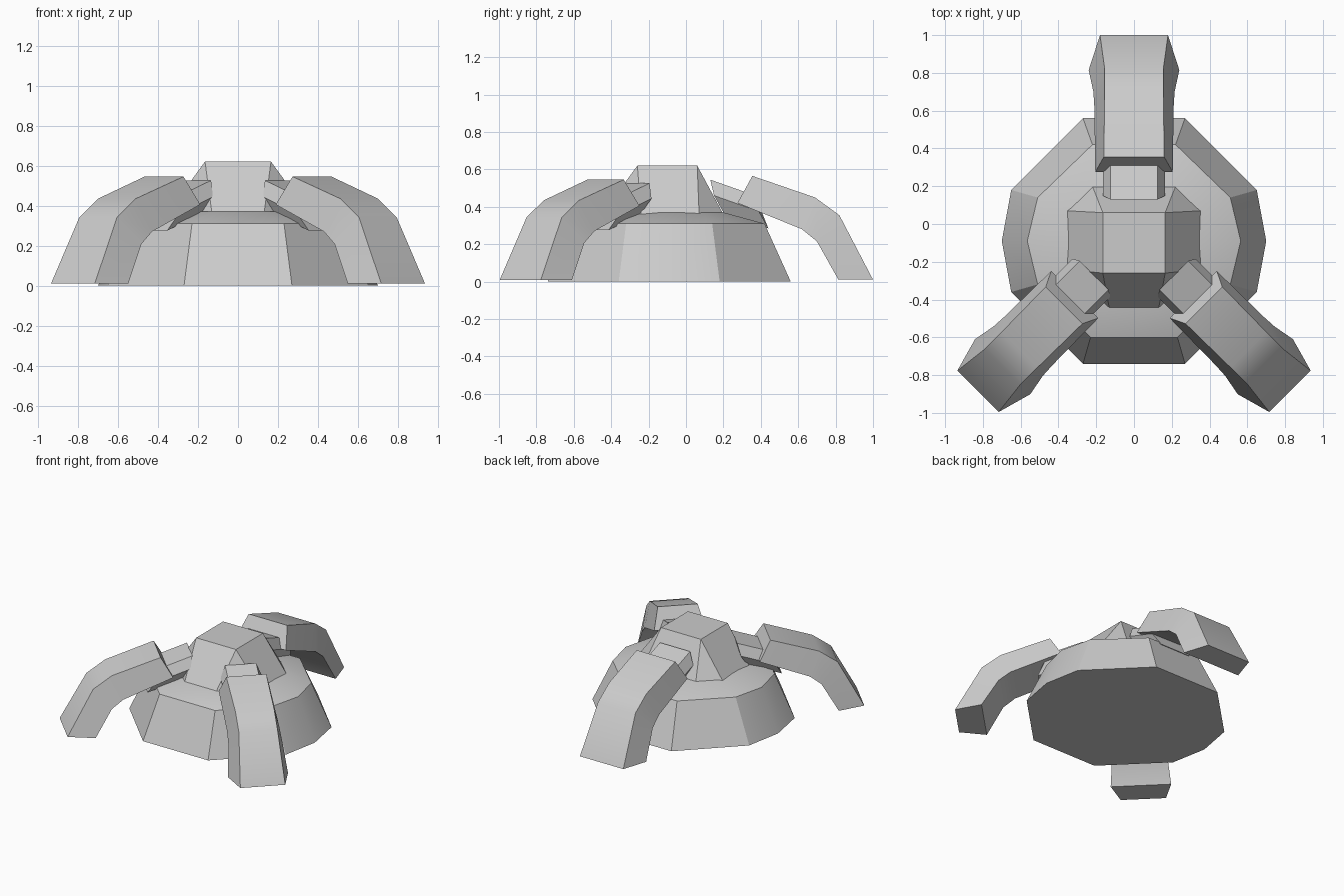
import bpy, bmesh, math
from mathutils import Matrix, Vector

if "Cube" in bpy.data.objects:
    bpy.data.objects.remove(bpy.data.objects["Cube"])

grey = bpy.data.materials.new("light_grey")
grey.use_nodes = True
grey.diffuse_color = (0.6, 0.6, 0.6, 1)
grey.node_tree.nodes["Principled BSDF"].inputs["Base Color"].default_value = (0.6, 0.6, 0.6, 1)


def finish(name, bm, matrix=None):
    """Turn a bmesh into a smooth-by-angle object."""
    if matrix:
        bmesh.ops.transform(bm, matrix=matrix, verts=bm.verts)
    bmesh.ops.recalc_face_normals(bm, faces=bm.faces)
    mesh = bpy.data.meshes.new(name)
    bm.to_mesh(mesh)
    bm.free()
    obj = bpy.data.objects.new(name, mesh)
    bpy.context.collection.objects.link(obj)
    mesh.materials.append(grey)
    bpy.ops.object.select_all(action="DESELECT")
    obj.select_set(True)
    bpy.context.view_layer.objects.active = obj
    bpy.ops.object.shade_smooth_by_angle(angle=math.radians(30))


def loft(name, rings, matrix=None):
    """Skin a list of equal-length closed rings and cap both ends."""
    bm = bmesh.new()
    loops = [[bm.verts.new(p) for p in ring] for ring in rings]
    n = len(loops[0])
    for a, b in zip(loops, loops[1:]):
        for i in range(n):
            j = (i + 1) % n
            bm.faces.new((a[i], a[j], b[j], b[i]))
    bm.faces.new(loops[0])
    bm.faces.new(loops[-1])
    finish(name, bm, matrix)


def mirrored(half, z):
    """Closed ring from the +x half of an outline, listed front to back."""
    return [(x, y, z) for x, y in half] + [(-x, y, z) for x, y in reversed(half)]


# Faceted body: flared skirt and shallow shoulder
base = [(0.27, -0.74), (0.65, -0.36), (0.70, -0.09), (0.65, 0.18), (0.27, 0.56)]
rim = [(0.23, -0.60), (0.51, -0.32), (0.565, -0.09), (0.51, 0.14), (0.22, 0.42)]
collar = [(0.13, -0.45), (0.30, -0.33), (0.355, -0.10), (0.33, 0.09), (0.21, 0.20)]
loft("body", [mirrored(base, 0), mirrored(rim, 0.31), mirrored(collar, 0.37)])

# Raised head block
bm = bmesh.new()
for p in (mirrored([(0.165, -0.26), (0.165, 0.06)], 0.62)
          + mirrored([(0.13, -0.45), (0.355, -0.24), (0.355, 0.07), (0.22, 0.20)], 0.36)):
    bm.verts.new(p)
bmesh.ops.convex_hull(bm, input=bm.verts)
bmesh.ops.dissolve_limit(bm, angle_limit=0.02, verts=bm.verts, edges=bm.edges)
finish("head", bm)

# Arm stations: outer (y, z, half width), inner (y, z, half width)
ARM = [((0.355, 0.565, 0.16), (0.275, 0.42, 0.205)),
       ((0.69, 0.45, 0.155), (0.62, 0.28, 0.21)),
       ((0.82, 0.355, 0.155), (0.70, 0.215, 0.215)),
       ((1.0, 0.01, 0.18), (0.815, 0.01, 0.24))]
# Joint section: top, middle and bottom (y, z, half width)
JOINT = [(0.13, 0.545, 0.125), (0.15, 0.46, 0.165), (0.20, 0.37, 0.125)]


def section(points, dy=0, dz=0):
    right = [(w, y + dy, z + dz) for y, z, w in points]
    return right + [(-x, y, z) for x, y, z in reversed(right)]


def limb(name, origin, angle, width, height):
    m = (Matrix.Translation(Vector(origin)) @ Matrix.Rotation(math.radians(angle), 4, "Z")
         @ Matrix.Diagonal((width, 1, height, 1)))
    loft(name + "_arm", [section(s) for s in ARM], m)
    loft(name + "_joint", [section(JOINT), section(JOINT, 0.24, -0.085)], m)


limb("back", (0, 0, 0), 0, 1, 1)
for side, s in (("left", 1), ("right", -1)):
    limb("front_" + side, (0.119 * s, -0.179, 0), -135 * s, 0.86, 0.965)
